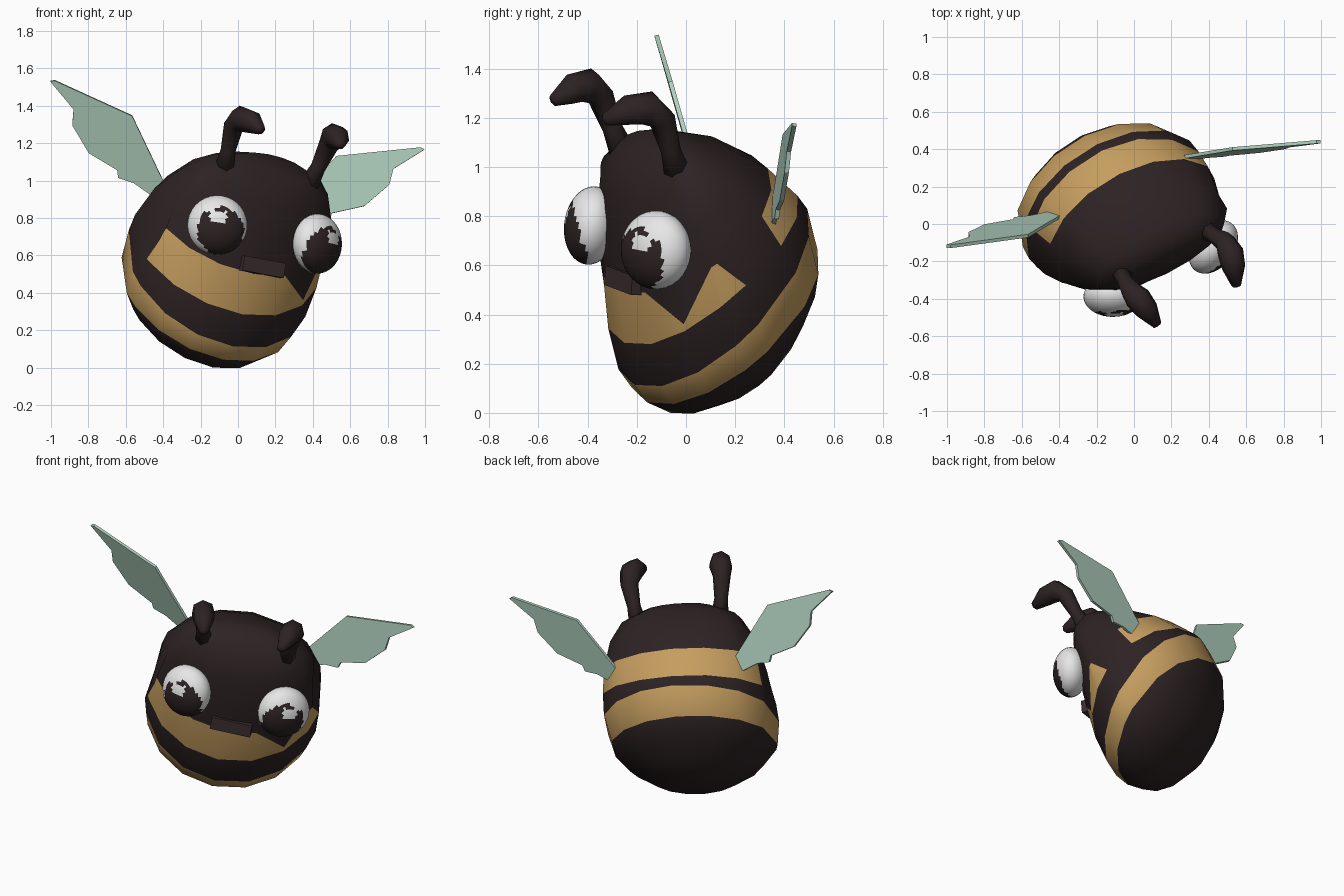
import bpy, bmesh, math
from mathutils import Vector, Matrix

if "Cube" in bpy.data.objects:
    bpy.data.objects.remove(bpy.data.objects["Cube"])

# Tilted body frame: columns = lateral, dorsal, head-ward
LAT = Vector((.885, .435, -.165)).normalized()
HEAD = Vector((.4285, -.6245, .653))
HEAD = (HEAD - LAT * HEAD.dot(LAT)).normalized()
DORSAL = HEAD.cross(LAT)
CENTRE = Vector((-.052, .102, .565))
FRAME = Matrix.Translation(CENTRE) @ Matrix((LAT, DORSAL, HEAD)).transposed().to_4x4()


def material(name, rgb):
    m = bpy.data.materials.new(name)
    m.diffuse_color = (*rgb, 1)
    m.use_nodes = True
    m.node_tree.nodes["Principled BSDF"].inputs["Base Color"].default_value = m.diffuse_color
    return m


DARK = material("dark brown", (.026, .016, .017))
TAN = material("honey tan", (.56, .34, .115))
WHITE = material("eye white", (.82, .82, .82))
GREEN = material("pale green", (.43, .62, .51))
MOUTH = material("mouth brown", (.042, .026, .028))


def finish(name, bm, mats, smooth=True, matrix=FRAME):
    bmesh.ops.transform(bm, matrix=matrix, verts=bm.verts)
    bmesh.ops.recalc_face_normals(bm, faces=bm.faces)
    for f in bm.faces:
        f.smooth = smooth
    mesh = bpy.data.meshes.new(name)
    bm.to_mesh(mesh)
    bm.free()
    for m in mats:
        mesh.materials.append(m)
    ob = bpy.data.objects.new(name, mesh)
    bpy.context.collection.objects.link(ob)
    return ob


def loft(rings, paint=None):
    bm = bmesh.new()
    loops = [[bm.verts.new(p) for p in r] for r in rings]
    n = len(loops[0])
    for i, (a, b) in enumerate(zip(loops, loops[1:])):
        for j in range(n):
            k = (j + 1) % n
            f = bm.faces.new((a[j], a[k], b[k], b[j]))
            if paint:
                f.material_index = paint(i, j)
    # close both ends with slightly raised fans
    for end, inner in ((0, 1), (-1, -2)):
        mid = sum((Vector(p) for p in rings[end]), Vector()) / n
        mid2 = sum((Vector(p) for p in rings[inner]), Vector()) / n
        tip = bm.verts.new(mid + (mid - mid2).normalized() * .012)
        for j in range(n):
            bm.faces.new((loops[end][j], loops[end][(j + 1) % n], tip))
    return bm


# Body: rings of (belly height, back height, belly edge, back edge, half width, side shift)
SEG = 16
BODY = [(-.435, -.435, -.20, .02, .12, -.05), (-.395, -.395, -.38, .145, .28, -.05),
        (-.30, -.30, -.51, .315, .425, -.05), (-.19, -.22, -.55, .395, .51, -.05),
        (-.09, -.05, -.54, .48, .538, -.04), (.07, .01, -.45, .485, .538, -.04),
        (.25, .20, -.315, .468, .515, -.03), (.40, .40, -.19, .40, .46, -.015),
        (.53, .53, -.05, .31, .38, -.01), (.60, .60, .06, .25, .22, 0)]
# angle shifts that shape the gap in the upper band under each wing
SHIFT = {(5, 0): -.1, (6, 0): -.32, (5, 8): .35, (6, 8): .42}
rings = []
for i, (uv, ud, d0, d1, w, shift) in enumerate(BODY):
    ring = []
    for j in range(SEG):
        t = 2 * math.pi * j / SEG + SHIFT.get((i, j), {0: -.15, 8: .2}.get(j, 0))
        k = (math.sin(t) + 1) / 2
        lift = .045 * max(0, math.cos(t)) ** 2 if i == 5 else 0
        ring.append(Vector((shift + w * math.cos(t), d0 + (d1 - d0) * k, uv + (ud - uv) * k + lift)))
    rings.append(ring)
# the upper band is pinched below the left eye
rings[6][14] = rings[6][14].lerp(rings[5][14], .85)


def stripes(i, j):
    # lower band is complete, upper band is broken under each wing
    return 1 if i == 3 or (i == 5 and j not in (0, 7)) else 0


finish("body", loft(rings, stripes), [DARK, TAN])

# Antennae: (lateral, dorsal, head-ward, radius)
STALK = [(.25, .125, .51, .06), (.272, .18, .64, .042), (.288, .238, .765, .056),
         (.28, .23, .84, .072), (.262, .165, .895, .064), (.24, .075, .935, .027)]


def tube(path, sides=7):
    pts = [Vector(p[:3]) for p in path]
    out = []
    for i, p in enumerate(pts):
        axis = (pts[min(i + 1, len(pts) - 1)] - pts[max(i - 1, 0)]).normalized()
        a = (Vector((1, 0, 0)) - axis * axis.x).normalized()
        b = axis.cross(a)
        r = path[i][3]
        angles = [2 * math.pi * j / sides for j in range(sides)]
        out.append([p + a * r * math.cos(t) + b * r * math.sin(t) for t in angles])
    return out


for s, side in ((-1, "right"), (1, "left")):
    finish(side + "_antenna", loft(tube([(s * l, d, u, r) for l, d, u, r in STALK])), [DARK])

    # Eyes: flattened spheres with a dark pupil and a white glint
    n = Vector((s * .43, -.55, .72)).normalized()
    up = Vector((0, .74, .66))
    up = (up - n * up.dot(n)).normalized()
    inward = up.cross(n) * -s
    bm = bmesh.new()
    bmesh.ops.create_uvsphere(bm, u_segments=32, v_segments=24, radius=1)
    for f in bm.faces:
        c = f.calc_center_median()
        pupil = c.z > 0 and (c.x - .12) ** 2 + (c.y + .22) ** 2 < .78 ** 2
        glint = -.3 < c.x < .25 and 0 < c.y < .4
        f.material_index = int(pupil and not glint)
    place = Matrix((inward * .16, up * .16, n * .11)).transposed().to_4x4()
    place.translation = Vector((s * .302 + .006, -.16, .408))
    finish(side + "_eye", bm, [WHITE, DARK], matrix=FRAME @ place)

# Mouth: small slab below the eyes
bm = bmesh.new()
bmesh.ops.create_cube(bm, size=1)
place = Matrix((Vector((.25, 0, 0)), Vector((0, .74, .67)) * .08,
                Vector((0, -.67, .74)) * .07)).transposed().to_4x4()
place.translation = Vector((0.01, -.275, .275))
finish("mouth", bm, [MOUTH], False, FRAME @ place)

# Wings: one ragged outline (along, across) laid between root, tip and leading corner
OUTLINE = [(-.02, .035), (.49, .18), (.985, .015), (1, -.005), (.77, -.02), (.70, -.085),
           (.50, -.125), (.30, -.08), (.26, -.105), (.17, -.065), (-.02, -.035)]
WINGS = {"right_wing": ((-.41, .055, .93), (-1, -.12, 1.535), (-.59, -.07, 1.37)),
         "left_wing": ((.24, .35, .78), (.995, .44, 1.17), (.61, .41, 1.155))}
for name, pts in WINGS.items():
    root, tip, lead = (Vector(p) for p in pts)
    along = tip - root
    size = along.length
    across = lead - root
    across = (across - along * across.dot(along) / along.dot(along)).normalized() * size / .85
    bm = bmesh.new()
    bm.faces.new([bm.verts.new(root + along * a + across * b) for a, b in OUTLINE])
    ob = finish(name, bm, [GREEN], False, Matrix())
    mod = ob.modifiers.new("thickness", "SOLIDIFY")
    mod.thickness = .018
    mod.offset = 0
